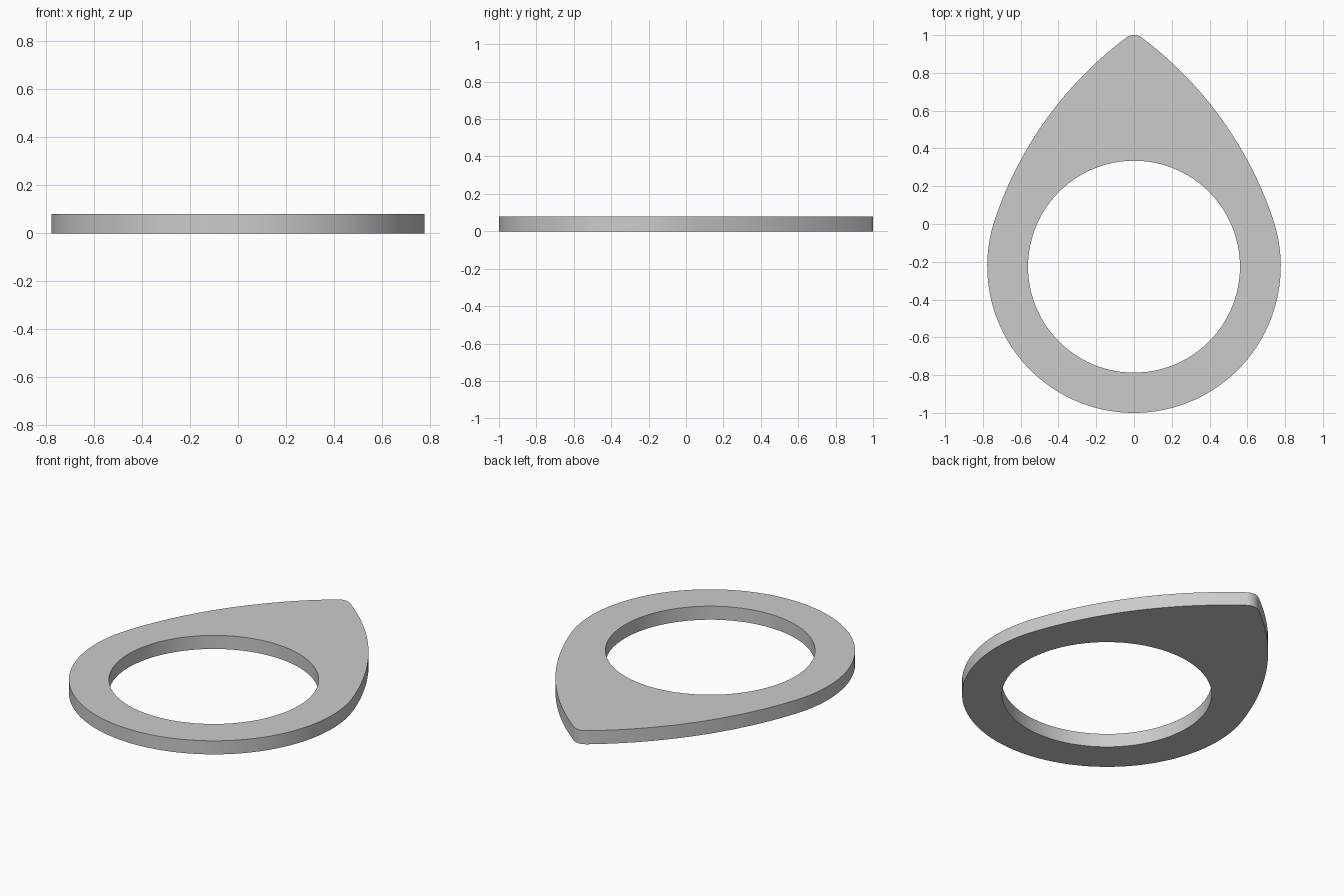
import bpy
import bmesh
from math import sin, cos, pi, atan2, sqrt, radians

cube = bpy.data.objects.get("Cube")
if cube:
    bpy.data.objects.remove(cube)

THICKNESS = 0.08
RING_R, RING_Y = 0.777, -0.223
HOLE_R, HOLE_Y = 0.561, -0.226
TIP_R, TIP_Y = 0.07, 0.93
SIDE_R = 2.0


def arc(cx, cy, r, start, end, steps):
    """Points along an arc, leaving out its last point."""
    return [(cx + r * cos(start + (end - start) * i / steps),
             cy + r * sin(start + (end - start) * i / steps))
            for i in range(steps)]


# Centre of the broad side arc that is tangent to both the ring and the tip
span = TIP_Y - RING_Y
to_ring, to_tip = SIDE_R - RING_R, SIDE_R - TIP_R
drop = (to_ring ** 2 - to_tip ** 2 + span ** 2) / (2 * span)
side_x, side_y = -sqrt(to_ring ** 2 - drop ** 2), RING_Y + drop
low = atan2(RING_Y - side_y, -side_x)
high = atan2(TIP_Y - side_y, -side_x)

# Right half of the teardrop from bottom to tip, then its mirror
half = arc(0, RING_Y, RING_R, -pi / 2, low, 48)
half += arc(side_x, side_y, SIDE_R, low, high, 32)
half += arc(0, TIP_Y, TIP_R, high, pi / 2, 8)
outline = half + [(0, TIP_Y + TIP_R)] + [(-x, y) for x, y in half[:0:-1]]
hole = arc(0, HOLE_Y, HOLE_R, 0, 2 * pi, 96)

# Flat plate with a round opening, extruded to thickness
bm = bmesh.new()
edges = []
for loop in (outline, hole):
    verts = [bm.verts.new((x, y, 0)) for x, y in loop]
    edges += [bm.edges.new((a, b)) for a, b in zip(verts, verts[1:] + verts[:1])]
bmesh.ops.triangle_fill(bm, edges=edges, use_beauty=True, normal=(0, 0, 1))
top = bmesh.ops.extrude_face_region(bm, geom=bm.faces[:], use_keep_orig=True)
bmesh.ops.translate(bm, vec=(0, 0, THICKNESS),
                    verts=[v for v in top["geom"] if isinstance(v, bmesh.types.BMVert)])
bmesh.ops.recalc_face_normals(bm, faces=bm.faces[:])

mesh = bpy.data.meshes.new("teardrop_ring")
bm.to_mesh(mesh)
bm.free()
ring = bpy.data.objects.new("teardrop_ring", mesh)
bpy.context.collection.objects.link(ring)

bpy.context.view_layer.objects.active = ring
ring.select_set(True)
bpy.ops.object.shade_smooth_by_angle(angle=radians(35))
